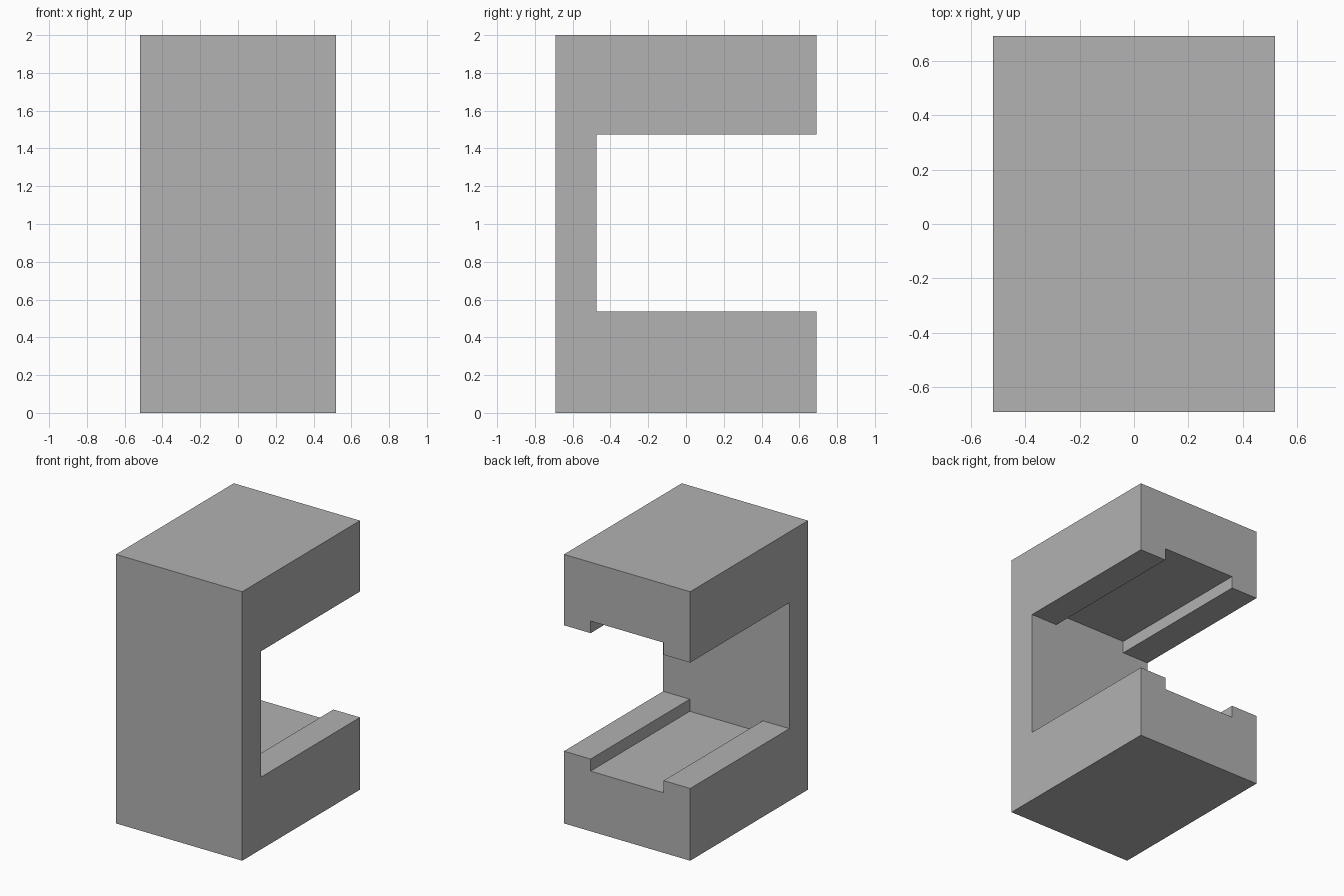
import bpy
import bmesh
from mathutils import Vector

cube = bpy.data.objects.get("Cube")
if cube:
    bpy.data.objects.remove(cube, do_unlink=True)

# Overall size
HALF_W, HALF_D, HEIGHT = 0.519, 0.692, 2.0
# Opening between the jaws, and the shallow channel along each jaw
SPINE_Y, LOW, HIGH = -0.473, 0.537, 1.473
CHANNEL_X, CHANNEL_DEPTH = 0.3, 0.09

grey = bpy.data.materials.new("plain grey")
colour = (0.445, 0.445, 0.445, 1)
grey.use_nodes = True
grey.diffuse_color = colour
grey.node_tree.nodes["Principled BSDF"].inputs["Base Color"].default_value = colour


def prism(name, profile, y0, y1):
    """Extrude an (x, z) outline along y."""
    bm = bmesh.new()
    face = bm.faces.new([bm.verts.new((x, y0, z)) for x, z in profile])
    grown = bmesh.ops.extrude_face_region(bm, geom=[face])["geom"]
    verts = [g for g in grown if isinstance(g, bmesh.types.BMVert)]
    bmesh.ops.translate(bm, verts=verts, vec=Vector((0, y1 - y0, 0)))
    bmesh.ops.recalc_face_normals(bm, faces=bm.faces)
    mesh = bpy.data.meshes.new(name)
    bm.to_mesh(mesh)
    bm.free()
    mesh.materials.append(grey)
    obj = bpy.data.objects.new(name, mesh)
    bpy.context.collection.objects.link(obj)
    return obj


# Solid block
body = prism("clamp_body", [(-HALF_W, 0), (HALF_W, 0), (HALF_W, HEIGHT), (-HALF_W, HEIGHT)],
             -HALF_D, HALF_D)

# Cross-shaped cutter: wide opening plus a channel above and below
out, c = HALF_W + 0.1, CHANNEL_X
floor, roof = LOW - CHANNEL_DEPTH, HIGH + CHANNEL_DEPTH
cutter = prism("opening_cutter",
               [(-out, LOW), (-c, LOW), (-c, floor), (c, floor), (c, LOW), (out, LOW),
                (out, HIGH), (c, HIGH), (c, roof), (-c, roof), (-c, HIGH), (-out, HIGH)],
               SPINE_Y, HALF_D + 0.1)
cutter.hide_render = True

# Carve the opening and discard the cutter
cut = body.modifiers.new("opening", 'BOOLEAN')
cut.operation = 'DIFFERENCE'
cut.solver = 'EXACT'
cut.object = cutter
bpy.context.view_layer.objects.active = body
bpy.ops.object.modifier_apply(modifier=cut.name)
bpy.data.objects.remove(cutter, do_unlink=True)
